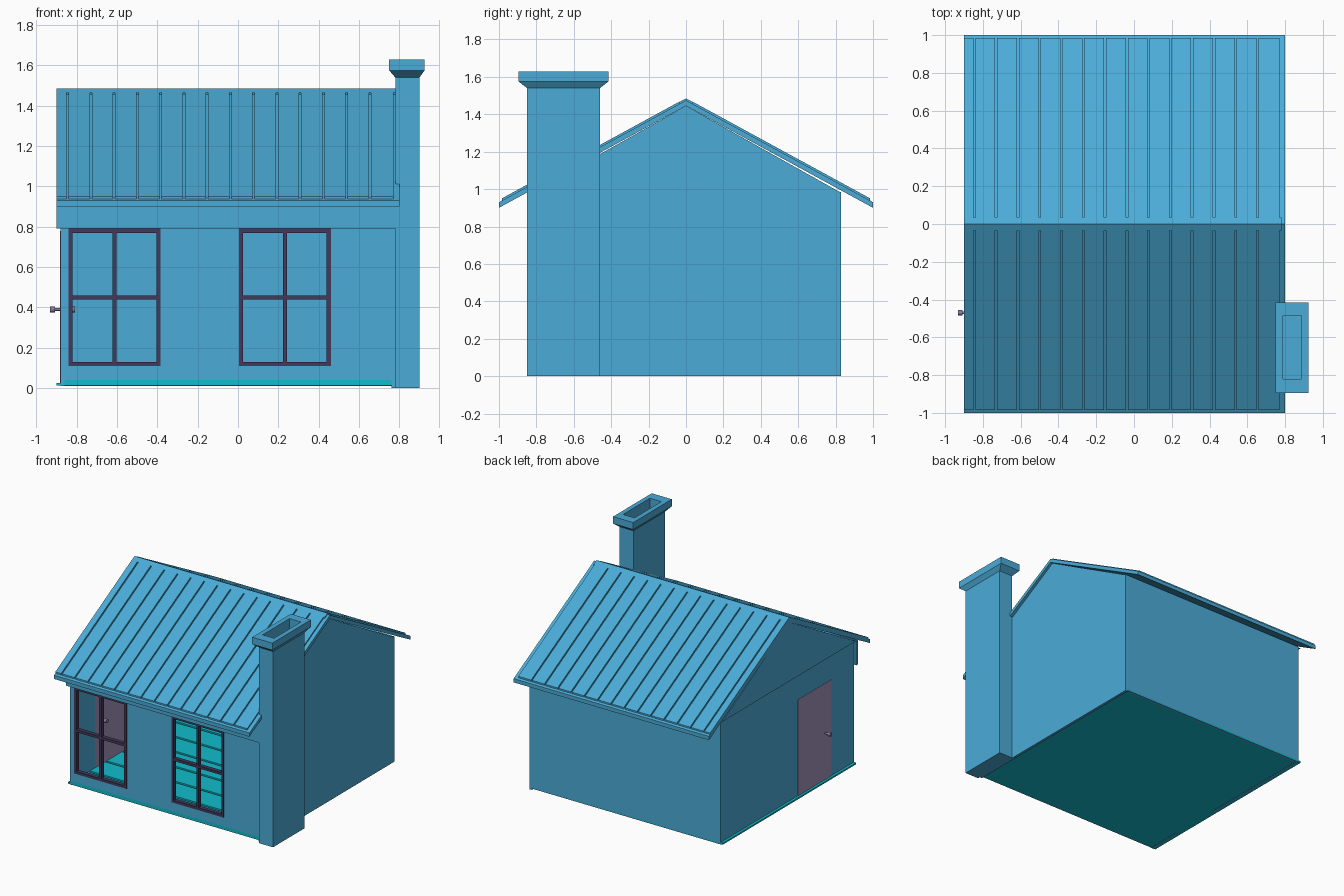
import bpy, bmesh, math
from mathutils import Vector

if "Cube" in bpy.data.objects:
    bpy.data.objects.remove(bpy.data.objects["Cube"])


def material(name, rgb):
    m = bpy.data.materials.new(name)
    m.diffuse_color = (*rgb, 1)
    m.use_nodes = True
    m.node_tree.nodes["Principled BSDF"].inputs["Base Color"].default_value = m.diffuse_color
    return m


BLUE = material("house blue", (0.07, 0.41, 0.68))
CYAN = material("floor cyan", (0.006, 0.50, 0.60))
FRAME = material("dark purple frame", (0.055, 0.040, 0.105))
DOOR = material("door mauve", (0.36, 0.30, 0.50))
KNOB = material("knob purple", (0.24, 0.20, 0.38))


def finish(name, bm, mat):
    bmesh.ops.recalc_face_normals(bm, faces=bm.faces)
    me = bpy.data.meshes.new(name)
    bm.to_mesh(me)
    bm.free()
    me.materials.append(mat)
    ob = bpy.data.objects.new(name, me)
    bpy.context.collection.objects.link(ob)
    return ob


def add_box(bm, x0, x1, y0, y1, z0, z1):
    vs = bmesh.ops.create_cube(bm, size=1)["verts"]
    for v in vs:
        v.co = Vector((x1 if v.co.x > 0 else x0,
                       y1 if v.co.y > 0 else y0,
                       z1 if v.co.z > 0 else z0))


def boxes(name, mat, items):
    bm = bmesh.new()
    for b in items:
        add_box(bm, *b)
    return finish(name, bm, mat)


def add_prism(bm, profile, x0, x1):
    """Extrude a (y, z) profile along x."""
    f = bm.faces.new([bm.verts.new((x0, y, z)) for y, z in profile])
    r = bmesh.ops.extrude_face_region(bm, geom=[f])
    for g in r["geom"]:
        if isinstance(g, bmesh.types.BMVert):
            g.co.x = x1


def prism(name, mat, profile, x0, x1):
    bm = bmesh.new()
    add_prism(bm, profile, x0, x1)
    return finish(name, bm, mat)


SLOPE = 0.545


def roof_z(y, top=1.475):
    return top - SLOPE * abs(y)


XL, XR, Y, T = -0.88, 0.78, 0.83, 0.02      # wall limits, wall thickness
TOP, Z0 = 0.985, 0.01
WZ0, WZ1 = 0.11, 0.79                       # window heights
WINDOWS = [(-0.84, -0.385), (0.005, 0.46)]
DY0, DY1, DZ = -0.55, -0.13, 0.78           # door opening

# Front wall with two window openings
xs = [XL + T, *WINDOWS[0], *WINDOWS[1], XR]
items = [(XL + T, XR, -Y, -Y + T, 0.04, WZ0), (XL + T, XR, -Y, -Y + T, WZ1, TOP)]
items += [(xs[i], xs[i + 1], -Y, -Y + T, WZ0, WZ1) for i in (0, 2, 4)]
boxes("front_wall", BLUE, items)
boxes("front_beam", BLUE, [(-0.90, 0.78, -0.85, -Y, WZ1, 0.99)])

# Back, right and left walls
boxes("back_wall", BLUE, [(XL, XR, Y - T, Y, Z0, TOP)])
boxes("right_wall", BLUE, [(XR - T, XR, -Y, Y, 0.0, TOP)])
boxes("left_wall", BLUE, [(XL, XL + T, -Y, DY0, Z0, TOP),
                          (XL, XL + T, DY1, Y, Z0, TOP),
                          (XL, XL + T, DY0, DY1, DZ, TOP)])

# Floor slab with raised planks running along x
boxes("floor_slab", CYAN, [(-0.90, XR - 0.005, -Y, Y, 0.012, 0.024)])
n = 8
step = 2 * Y / n
boxes("floor_planks", CYAN,
      [(XL + T, XR - T, -Y + i * step + (0.01 if i else 0), -Y + (i + 1) * step - 0.01,
        0.02, 0.04) for i in range(n)])

# Window frames with cross bars
for name, (a, b) in zip(("left_window_frame", "right_window_frame"), WINDOWS):
    w, m, zc = 0.02, (a + b) / 2, 0.45
    y0, y1 = -Y - 0.006, -Y + T + 0.006
    boxes(name, FRAME, [(a, a + w, y0, y1, WZ0, WZ1), (b - w, b, y0, y1, WZ0, WZ1),
                        (a, b, y0, y1, WZ0, WZ0 + w), (a, b, y0, y1, WZ1 - w, WZ1),
                        (m - w / 2, m + w / 2, y0, y1, WZ0, WZ1),
                        (a, b, y0, y1, zc - w / 2, zc + w / 2)])

# Door and its knob on both sides
boxes("door", DOOR, [(XL - 0.002, XL + T + 0.002, DY0, DY1, 0.02, DZ)])


def knob(name, side, x):
    bm = bmesh.new()
    for r, off, d in ((0.007, 0.02, 0.04), (0.015, 0.04, 0.024)):
        res = bmesh.ops.create_cone(bm, segments=12, cap_ends=True,
                                    radius1=r, radius2=r, depth=d)
        for v in res["verts"]:
            c = v.co.copy()
            v.co = Vector((x + side * (c.z + off), -0.47 + c.x, 0.39 + c.y))
    finish(name, bm, KNOB)


knob("outer_knob", -1, XL)
knob("inner_knob", 1, XL + T)

# Gables
gable = [(-Y, TOP - 0.005), (Y, TOP - 0.005), (0, roof_z(0) - 0.03)]
prism("left_gable", BLUE, gable, -0.898, -0.86)
prism("right_gable", BLUE, gable, XR - T, XR)

# Roof slab, raised panels and ridge cap
th = 0.03
prism("roof_slab", BLUE, [(-1, roof_z(1) - th), (-1, roof_z(1)), (0, roof_z(0)),
                          (1, roof_z(1)), (1, roof_z(1) - th), (0, roof_z(0) - th)],
      -0.90, 0.80)
bm = bmesh.new()
seams = [-0.845 + 0.1153 * i for i in range(14)]
edges = [-0.905] + seams + [0.775]
for s in (-1, 1):
    prof = [(s * y, roof_z(y) + dz) for y, dz in
            ((0.035, 0), (0.985, 0), (0.985, 0.012), (0.035, 0.012))]
    for a, b in zip(edges, edges[1:]):
        add_prism(bm, prof, a + 0.005, b - 0.005)
finish("roof_panels", bm, BLUE)
prism("ridge_cap", BLUE, [(-0.035, roof_z(0.035)), (-0.035, roof_z(0.035) + 0.01), (0, 1.485),
                          (0.035, roof_z(0.035) + 0.01), (0.035, roof_z(0.035))], -0.90, 0.78)

# Chimney: stacked rectangular rings, flared cap and hollow top
bm = bmesh.new()
rings = [(0.78, 0.90, -0.85, -0.46, 0.0), (0.78, 0.90, -0.85, -0.46, 1.54),
         (0.75, 0.925, -0.895, -0.415, 1.575), (0.75, 0.925, -0.895, -0.415, 1.63),
         (0.788, 0.888, -0.82, -0.485, 1.63), (0.788, 0.888, -0.82, -0.485, 1.30)]
loops = [[bm.verts.new(p) for p in ((a, c, z), (b, c, z), (b, d, z), (a, d, z))]
         for a, b, c, d, z in rings]
for lo, hi in zip(loops, loops[1:]):
    for i in range(4):
        j = (i + 1) % 4
        bm.faces.new((lo[i], lo[j], hi[j], hi[i]))
bm.faces.new(loops[0])
bm.faces.new(loops[-1])
finish("chimney", bm, BLUE)
